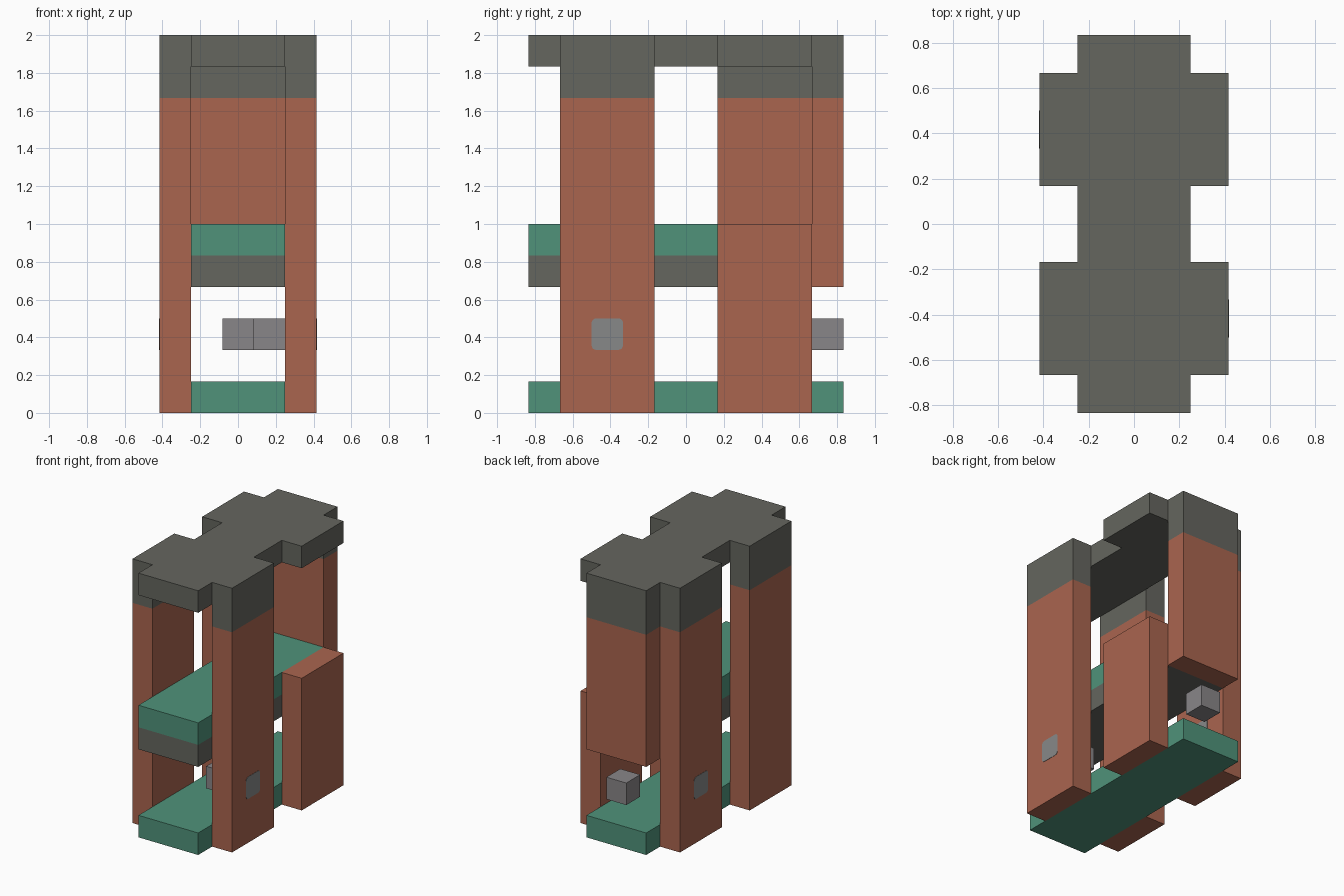
import bpy, bmesh

if "Cube" in bpy.data.objects:
    bpy.data.objects.remove(bpy.data.objects["Cube"], do_unlink=True)

U = 1 / 6  # grid module: the model is 5 x 10 x 12 modules


def material(name, rgb):
    m = bpy.data.materials.new(name)
    m.use_nodes = True
    m.diffuse_color = (*rgb, 1)
    m.node_tree.nodes["Principled BSDF"].inputs["Base Color"].default_value = (*rgb, 1)
    return m


clay = material("terracotta", (0.40, 0.13, 0.078))
slate = material("dark grey", (0.13, 0.132, 0.114))
green = material("green", (0.08, 0.29, 0.195))
stone = material("warm grey", (0.25, 0.238, 0.246))
steel = material("cool grey", (0.245, 0.25, 0.25))


def box(name, x, y, z, mat, upper=None, split=None, rounded=0):
    """Box from (min, max) module ranges, optionally two-coloured above split."""
    bm = bmesh.new()
    bmesh.ops.create_cube(bm, size=1)
    for v in bm.verts:
        v.co = [U * (r[0] if c < 0 else r[1]) for c, r in zip(v.co, (x, y, z))]
    if rounded:
        edges = [e for e in bm.edges
                 if abs(e.verts[0].co.x - e.verts[1].co.x) > 0.01]
        bmesh.ops.bevel(bm, geom=edges, offset=rounded, segments=4,
                        profile=0.5, affect='EDGES')
    if upper:
        bmesh.ops.bisect_plane(bm, geom=bm.verts[:] + bm.edges[:] + bm.faces[:],
                               plane_co=(0, 0, split * U), plane_no=(0, 0, 1))
        for f in bm.faces:
            f.material_index = int(f.calc_center_median().z > split * U)
    me = bpy.data.meshes.new(name)
    bm.to_mesh(me)
    bm.free()
    me.materials.append(mat)
    if upper:
        me.materials.append(upper)
    ob = bpy.data.objects.new(name, me)
    bpy.context.collection.objects.link(ob)
    return ob


RIGHT, LEFT, MID = (-2.5, -1.5), (1.5, 2.5), (-1.5, 1.5)
FRONT, REAR = (-4, -1), (1, 4)

# Full-height side walls with dark caps
for name, x, y in (("front_right_wall", RIGHT, FRONT),
                   ("front_left_wall", LEFT, FRONT),
                   ("rear_right_wall", RIGHT, REAR)):
    box(name, x, y, (0, 12), clay, slate, 10)

# Half-height wall and the roof ledge above it
box("rear_left_half_wall", LEFT, REAR, (0, 6), clay)
box("rear_left_roof_ledge", LEFT, REAR, (11, 12), slate)

# Hanging back panel
box("back_panel", MID, (4, 5), (4, 12), clay, slate, 10)

# Floors and roof
box("ground_floor", MID, (-5, 5), (0, 1), green)
box("upper_floor", MID, (-5, 4), (4, 6), slate, green, 5)
box("roof", MID, (-5, 4), (11, 12), slate)

# Loose blocks
box("front_block", (0.5, 1.5), (-3, -2), (2, 3), stone)
box("rear_block", (-0.5, 0.5), (4, 5), (2, 3), stone)

# Rounded plugs set through the walls
E = 0.012
box("front_left_plug", (1.5, 2.5 + E), (-3, -2), (2, 3), steel, rounded=0.025)
box("rear_right_plug", (-2.5 - E, -1.5 + E), (2, 3), (2, 3), steel, rounded=0.025)
